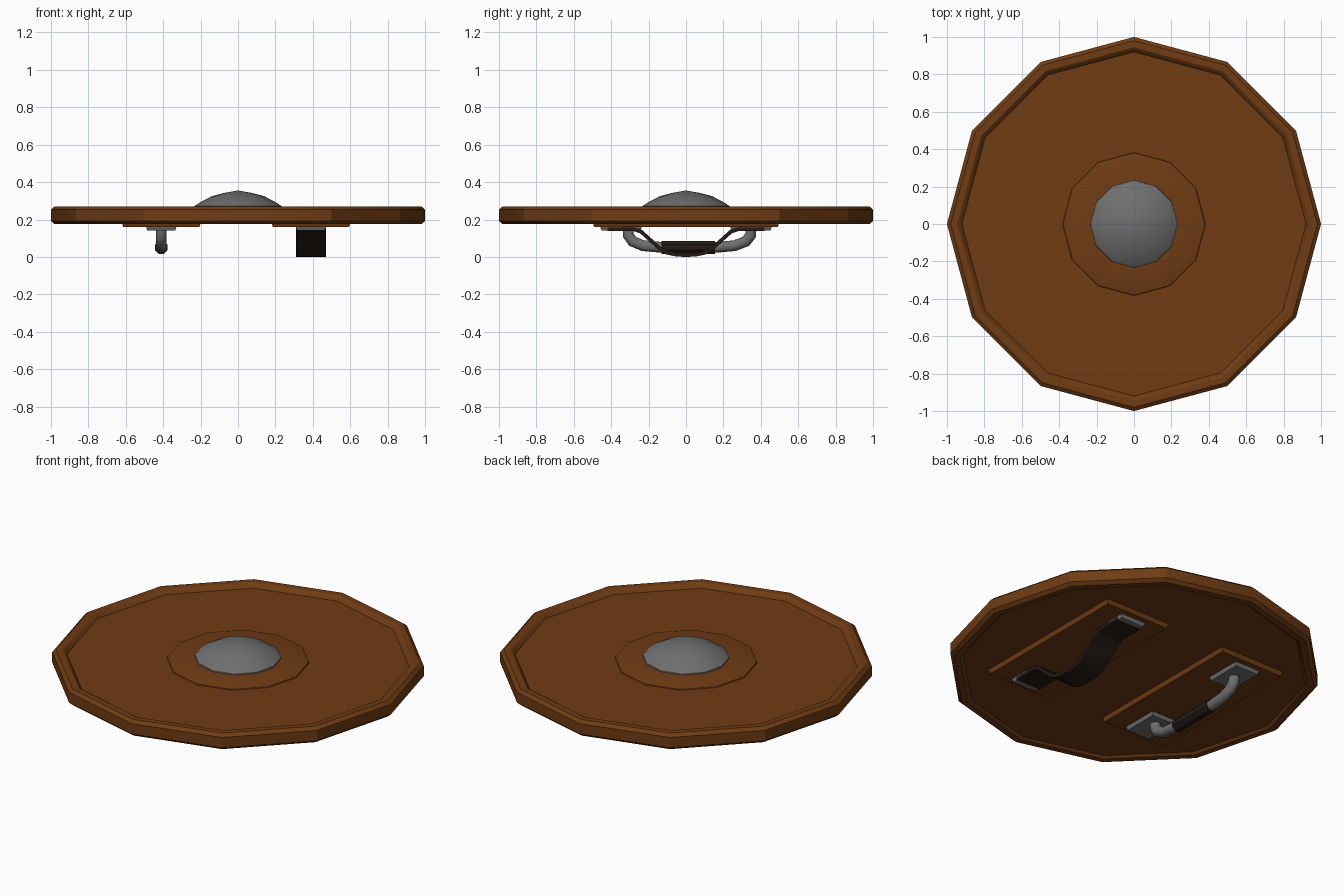
import bpy, bmesh, math
from mathutils import Vector

if "Cube" in bpy.data.objects:
    bpy.data.objects.remove(bpy.data.objects["Cube"])


def material(name, rgb):
    m = bpy.data.materials.new(name)
    m.diffuse_color = (*rgb, 1)
    m.use_nodes = True
    m.node_tree.nodes["Principled BSDF"].inputs["Base Color"].default_value = m.diffuse_color
    return m


WOOD = material("wood", (0.16, 0.045, 0.007))
METAL = material("metal", (0.16, 0.16, 0.16))
LEATHER = material("leather", (0.018, 0.011, 0.007))


def finish(bm, name, mat, angle=None):
    bmesh.ops.recalc_face_normals(bm, faces=bm.faces)
    me = bpy.data.meshes.new(name)
    bm.to_mesh(me)
    bm.free()
    me.materials.append(mat)
    ob = bpy.data.objects.new(name, me)
    bpy.context.collection.objects.link(ob)
    if angle:
        bpy.ops.object.select_all(action='DESELECT')
        ob.select_set(True)
        bpy.context.view_layer.objects.active = ob
        bpy.ops.object.shade_smooth_by_angle(angle=math.radians(angle))
    return ob


def lathe(name, profile, mat, sides=12, angle=None):
    """Spin (radius, z) points around z; radius 0 ends close to a point."""
    bm = bmesh.new()
    rings = []
    for r, z in profile:
        n = 1 if r == 0 else sides
        rings.append([bm.verts.new((r * math.cos(2 * math.pi * i / sides),
                                    r * math.sin(2 * math.pi * i / sides), z)) for i in range(n)])
    for a, b in zip(rings, rings[1:]):
        for i in range(sides):
            j = (i + 1) % sides
            quad = [a[i % len(a)], a[j % len(a)], b[j % len(b)], b[i % len(b)]]
            bm.faces.new(list(dict.fromkeys(quad)))
    return finish(bm, name, mat, angle)


def slab(name, x, y, z0, z1, sx, sy, mat, inset=0.008):
    """Box whose lower face is slightly tapered."""
    bm = bmesh.new()
    bmesh.ops.create_cube(bm, size=1)
    for v in bm.verts:
        low = v.co.z < 0
        t = inset if low else 0
        v.co = Vector((x + math.copysign(sx / 2 - t, v.co.x),
                       y + math.copysign(sy / 2 - t, v.co.y), z0 if low else z1))
    return finish(bm, name, mat)


def sweep(name, x, path, section, mat, angle=None):
    """Sweep an (across, normal) section along (y, z) path points lying at one x."""
    bm = bmesh.new()
    pts = [Vector((0, y, z)) for y, z in path]
    rings = []
    for i, p in enumerate(pts):
        a = (p - pts[i - 1]).normalized() if i else None
        b = (pts[i + 1] - p).normalized() if i < len(pts) - 1 else None
        t = ((a or b) + (b or a)).normalized()
        n = Vector((0, -t.z, t.y)) / max(t.dot(b or a), 0.6)
        rings.append([bm.verts.new(p + Vector((x + u, 0, 0)) + n * w) for u, w in section])
    k = len(section)
    for a, b in zip(rings, rings[1:]):
        for i in range(k):
            bm.faces.new((a[i], a[(i + 1) % k], b[(i + 1) % k], b[i]))
    bm.faces.new(rings[0])
    bm.faces.new(rings[-1])
    return finish(bm, name, mat, angle)


def octagon(r):
    return [(r * math.cos(math.pi * (i + 0.5) / 4), r * math.sin(math.pi * (i + 0.5) / 4)) for i in range(8)]


# Shield board with raised rim on both faces
lathe("shield_board", [(0, 0.245), (0.92, 0.245), (0.932, 0.262), (0.945, 0.27), (0.98, 0.27),
                       (1, 0.253), (1, 0.192), (0.98, 0.175), (0.945, 0.175), (0.93, 0.187),
                       (0, 0.187)], WOOD, angle=30)

# Raised wooden collar and metal boss
lathe("boss_collar", [(0, 0.24), (0.385, 0.24), (0.38, 0.25), (0.32, 0.263), (0.2, 0.267), (0, 0.267)], WOOD, angle=30)
lathe("boss", [(0, 0.255), (0.235, 0.255), (0.232, 0.272), (0.21, 0.288), (0.14, 0.325), (0.07, 0.343), (0, 0.355)],
      METAL, angle=30)

# Backing boards and fixing plates
HX, SX = -0.41, 0.39
for name, x, plate_len in (("handle", HX, 0.225), ("strap", SX, 0.12)):
    slab(name + "_backing", x, 0, 0.161, 0.19, 0.425, 1.0, WOOD)
    for side, s in (("front", -1), ("back", 1)):
        slab(f"{name}_plate_{side}", x, s * (0.46 - plate_len / 2), 0.14, 0.165, 0.165, plate_len, METAL)

# Metal handle bar with leather grip
sweep("handle_bar", HX, [(-0.31, 0.15), (-0.308, 0.115), (-0.285, 0.083), (-0.23, 0.06), (-0.13, 0.051),
                         (0.16, 0.051), (0.26, 0.06), (0.32, 0.083), (0.345, 0.115), (0.348, 0.15)],
      octagon(0.031), METAL, angle=50)
sweep("handle_grip", HX, [(-0.13, 0.051), (-0.12, 0.051), (0.145, 0.051), (0.155, 0.051)],
      octagon(0.037), LEATHER)

# Leather arm strap
half = [(0.42, 0.148), (0.28, 0.148), (0.24, 0.135), (0.19, 0.09), (0.14, 0.045), (0.1, 0.022), (0.05, 0.012)]
path = [(-y, z) for y, z in half] + [(0, 0.01)] + half[::-1]
sweep("arm_strap", SX, path, [(-0.08, -0.01), (0.08, -0.01), (0.08, 0.01), (-0.08, 0.01)], LEATHER, angle=40)
